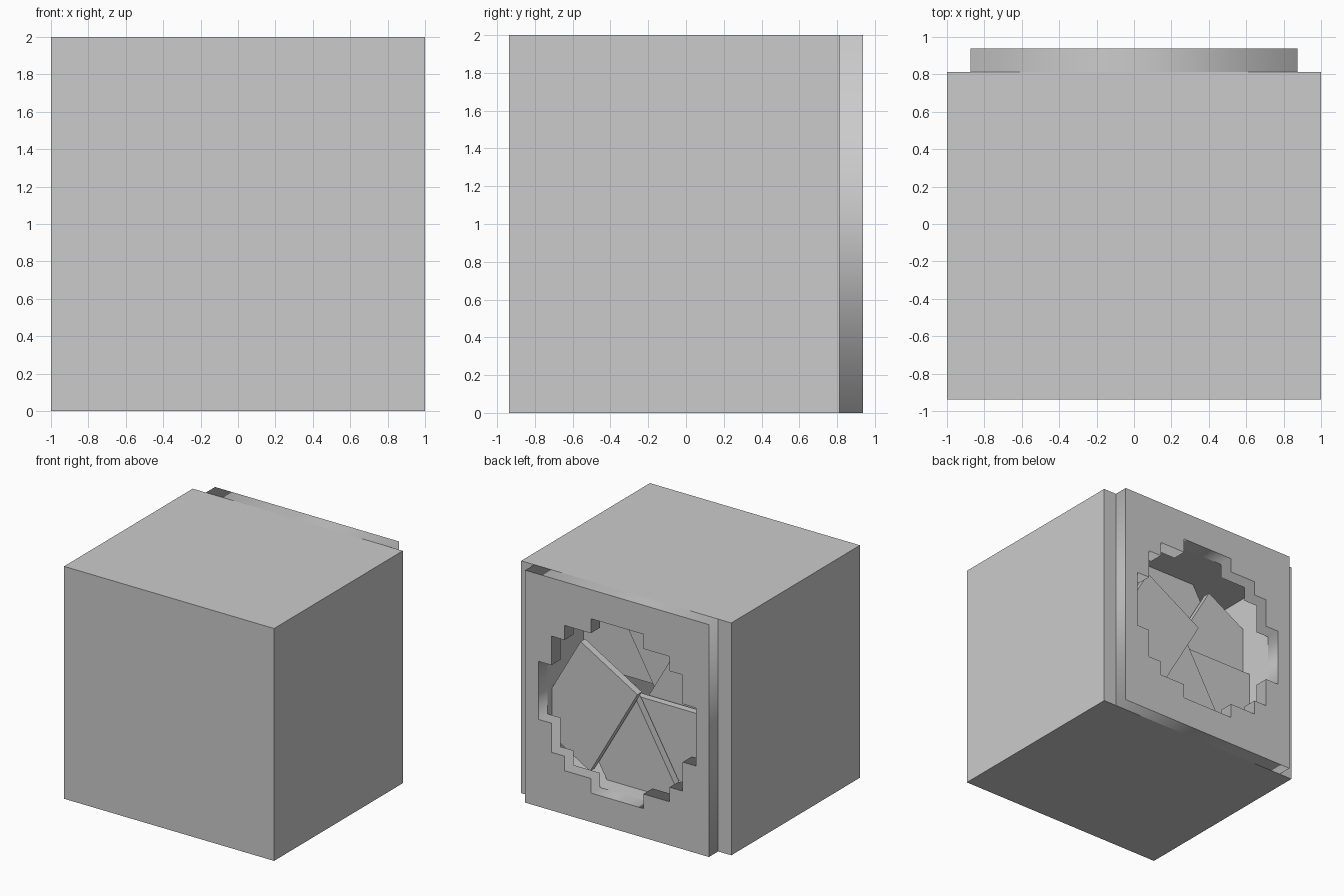
import bpy, bmesh
from math import radians

if "Cube" in bpy.data.objects:
    bpy.data.objects.remove(bpy.data.objects["Cube"])

def box(name, lo, hi):
    me = bpy.data.meshes.new(name)
    bm = bmesh.new()
    bmesh.ops.create_cube(bm, size=1)
    for v in bm.verts:
        v.co = [lo[i] if v.co[i] < 0 else hi[i] for i in range(3)]
    bm.to_mesh(me)
    bm.free()
    ob = bpy.data.objects.new(name, me)
    bpy.context.collection.objects.link(ob)
    return ob

# Casing: thick walled box, open at the back
casing = box("casing", (-1, -0.9375, 0), (1, 0.8125, 2))
cutter = box("cavity_cutter", (-0.75, -0.8125, 0.25), (0.75, 1.2, 1.75))
cutter.hide_render = True
cutter.hide_set(True)
cut = casing.modifiers.new("cavity", 'BOOLEAN')
cut.operation = 'DIFFERENCE'
cut.solver = 'EXACT'
cut.object = cutter

# Back plate with a stepped round opening
quarter = [(0.75, 0.25), (0.625, 0.25), (0.625, 0.5), (0.5, 0.5),
           (0.5, 0.625), (0.25, 0.625), (0.25, 0.75)]
opening = []
for sx, sy in ((1, 1), (-1, 1), (-1, -1), (1, -1)):
    pts = [(sx * x, sy * y) for x, y in quarter]
    opening += pts if sx * sy > 0 else pts[::-1]
outline = [(-0.875, -1), (0.875, -1), (0.875, 1), (-0.875, 1)]

curve = bpy.data.curves.new("back_plate", 'CURVE')
curve.dimensions = '2D'
curve.fill_mode = 'BOTH'
curve.extrude = 0.0625
for pts in (outline, opening):
    sp = curve.splines.new('POLY')
    sp.points.add(len(pts) - 1)
    for p, (x, y) in zip(sp.points, pts):
        p.co = (x, y, 0, 1)
    sp.use_cyclic_u = True
plate = bpy.data.objects.new("back_plate", curve)
plate.location = (0, 0.875, 1)
plate.rotation_euler = (radians(90), 0, 0)
bpy.context.collection.objects.link(plate)

# Fan: six flat blades, each turned 60 degrees and set a step deeper
for i in range(6):
    blade = box(f"fan_blade_{i + 1}", (-0.775, -0.0625, -0.625), (0.125, 0, 0))
    blade.rotation_euler = (0, radians(240 + 60 * i), 0)
    blade.location = (0, 0.75 - 0.085 * i, 1)
